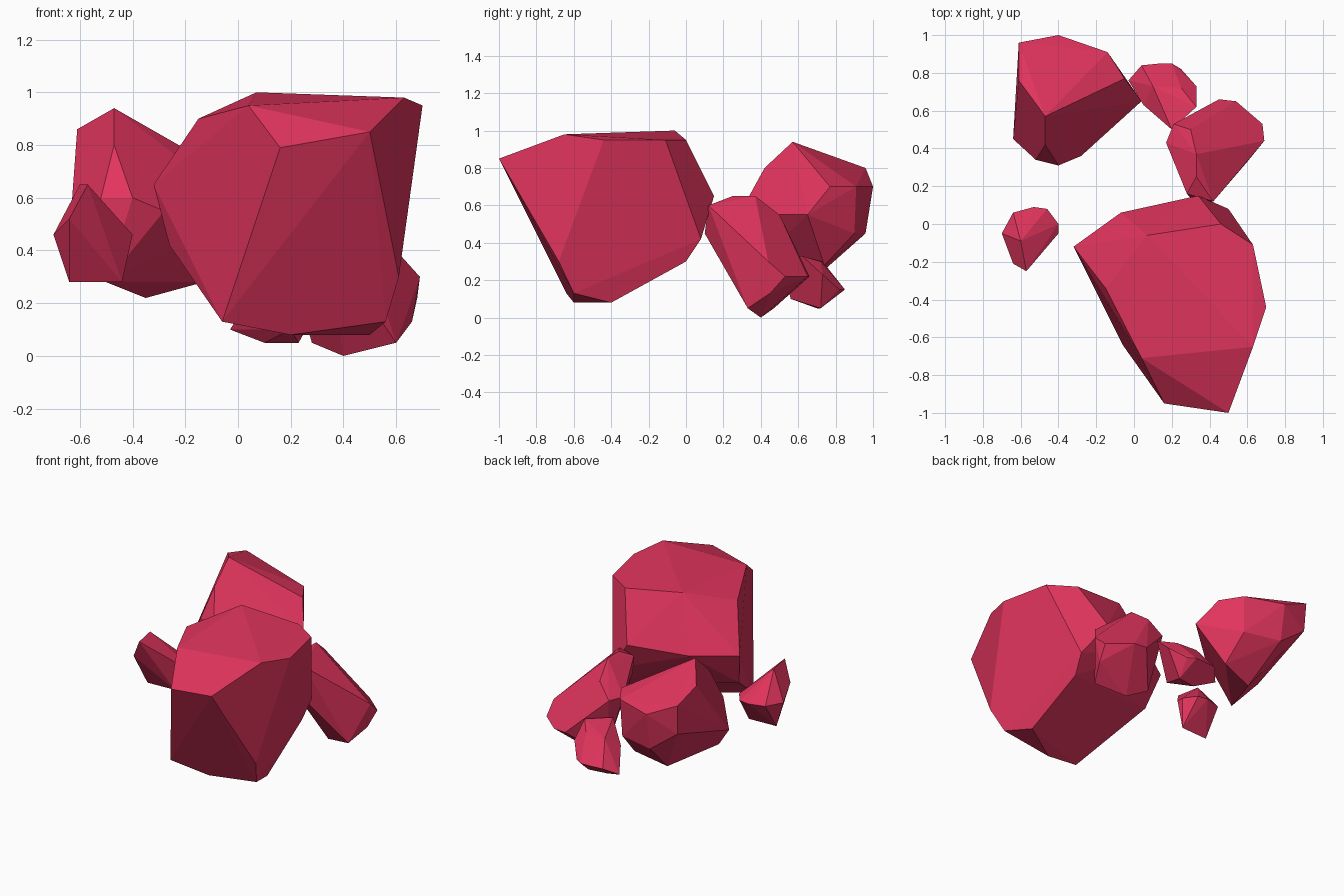
import bpy
import bmesh
import math

default_cube = bpy.data.objects.get("Cube")
if default_cube:
    bpy.data.objects.remove(default_cube, do_unlink=True)


def make_material(name, colour):
    material = bpy.data.materials.new(name)
    material.use_nodes = True
    material.diffuse_color = colour
    shader = material.node_tree.nodes["Principled BSDF"]
    shader.inputs["Base Color"].default_value = colour
    return material


def add_section(bm, height, *corners):
    """Place the corners of one level cross-section."""
    for x, y in corners:
        bm.verts.new((x, y, height))


def finish_rock(bm, name, material):
    """Wrap the sections in a convex skin and merge almost level facets."""
    hull = bmesh.ops.convex_hull(bm, input=bm.verts[:])
    inside = set(hull["geom_interior"]) | set(hull["geom_unused"])
    loose = [item for item in inside if isinstance(item, bmesh.types.BMVert)]
    bmesh.ops.delete(bm, geom=loose, context="VERTS")
    bmesh.ops.dissolve_limit(bm, angle_limit=math.radians(6),
                             verts=bm.verts[:], edges=bm.edges[:])
    bmesh.ops.recalc_face_normals(bm, faces=bm.faces[:])
    for face in bm.faces:
        face.smooth = False
    mesh = bpy.data.meshes.new(name)
    bm.to_mesh(mesh)
    bm.free()
    mesh.materials.append(material)
    rock = bpy.data.objects.new(name, mesh)
    bpy.context.scene.collection.objects.link(rock)


crimson = make_material("crimson_stone", (0.76, 0.035, 0.11, 1))

# Large boulder: flat crown, sloping front brow, back shoulder, narrow base
boulder = bmesh.new()
add_section(boulder, 1, (.07, -.06))
add_section(boulder, .98, (.63, -.65))
add_section(boulder, .95, (.7, -.44), (.04, -.71), (.46, 0), (.63, -.11))
add_section(boulder, .9, (-.15, -.34))
add_section(boulder, .85, (.5, -1))
add_section(boulder, .79, (.16, -.95))
add_section(boulder, .65, (-.32, -.12), (-.07, .06), (.34, .15))
add_section(boulder, .42, (-.26, -.2), (.5, .08))
add_section(boulder, .3, (.61, -.68), (.48, 0))
add_section(boulder, .13, (-.06, -.64), (.56, -.6))
add_section(boulder, .08, (.2, -.6), (.5, -.4))
finish_rock(boulder, "large_boulder", crimson)

# Back rock: peaked crown, long ridge towards the link, blunt underside
back = bmesh.new()
add_section(back, .94, (-.47, .57))
add_section(back, .86, (-.61, .76))
add_section(back, .8, (-.47, .42), (-.61, .96))
add_section(back, .7, (-.4, 1), (-.14, .91), (-.05, .77))
add_section(back, .6, (-.4, .31), (-.52, .34), (-.6, .95))
add_section(back, .55, (.04, .65), (-.28, .36))
add_section(back, .45, (-.64, .45), (-.4, .96), (-.15, .9))
add_section(back, .28, (-.5, .36), (-.13, .74))
add_section(back, .22, (-.35, .7))
finish_rock(back, "back_rock", crimson)

# Small side rock: crest leaning to the front, wide waist, narrow base
side = bmesh.new()
add_section(side, .65, (-.57, -.25), (-.6, -.09))
add_section(side, .52, (-.64, -.21))
add_section(side, .46, (-.7, -.05), (-.64, .06), (-.53, .09), (-.46, .08),
            (-.4, 0), (-.4, -.05))
add_section(side, .28, (-.44, -.05), (-.56, -.06), (-.64, -.06))
finish_rock(side, "small_side_rock", crimson)

# Leaning rock: upper end by the boulder, lower end on the ground
leaning = bmesh.new()
add_section(leaning, .65, (.33, .25), (.33, .37))
add_section(leaning, .6, (.42, .12), (.28, .16))
add_section(leaning, .55, (.3, .5))
add_section(leaning, .45, (.33, .1), (.17, .43), (.21, .53))
add_section(leaning, .3, (.69, .44))
add_section(leaning, .22, (.68, .53), (.54, .65), (.45, .66))
add_section(leaning, .13, (.66, .45))
add_section(leaning, .05, (.6, .33), (.28, .47))
add_section(leaning, 0, (.4, .4))
finish_rock(leaning, "leaning_rock", crimson)

# Link rock: small chip between the leaning rock and the back rock
link = bmesh.new()
add_section(link, .33, (.2, .5), (.33, .62))
add_section(link, .3, (.1, .73), (.25, .72))
add_section(link, .23, (.33, .73), (.05, .63))
add_section(link, .15, (.04, .84), (.14, .85), (.2, .85), (.25, .82))
add_section(link, .1, (-.03, .76), (.2, .56))
add_section(link, .05, (.1, .7), (.23, .72))
finish_rock(link, "small_link_rock", crimson)
